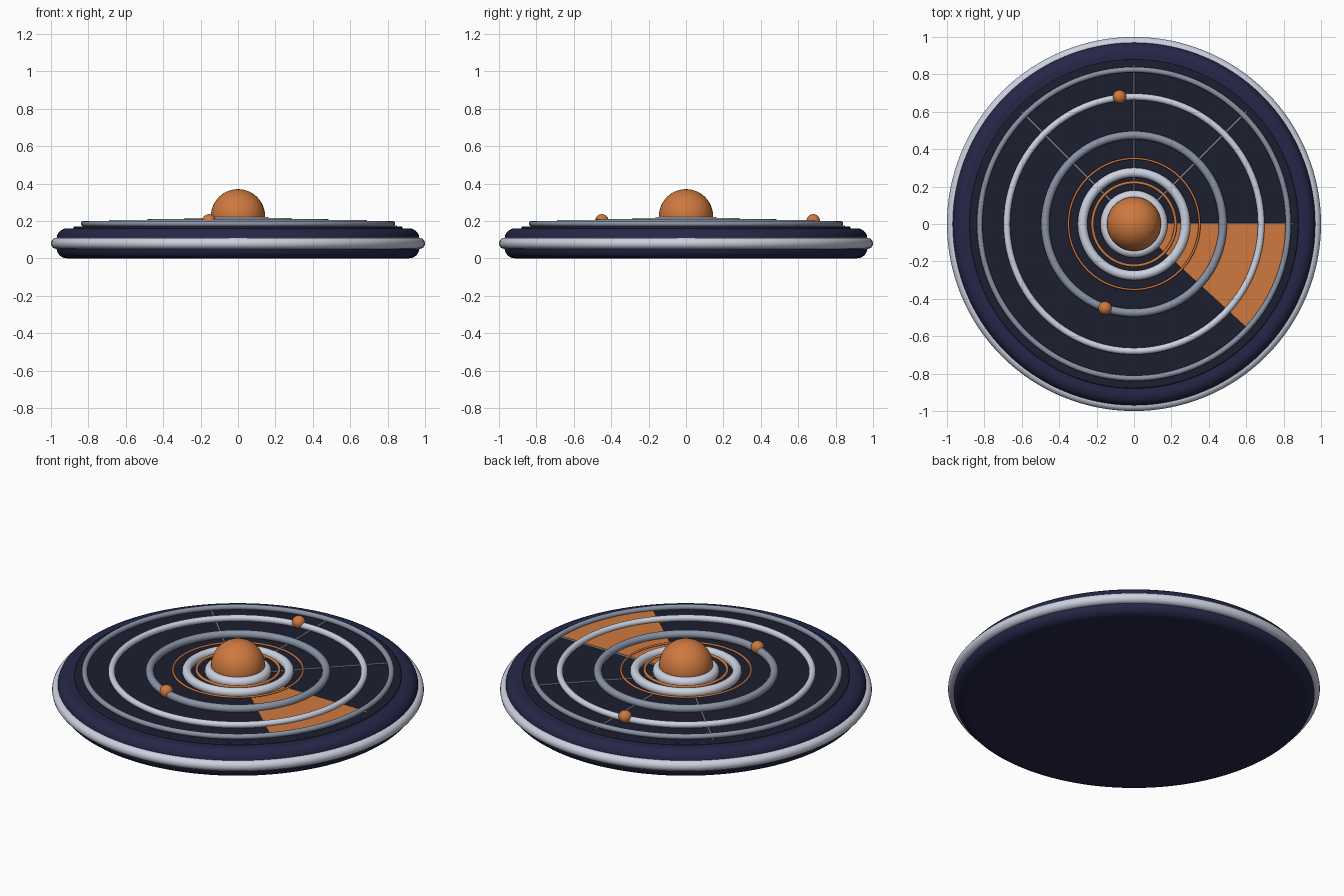
import bpy, bmesh
from math import sin, cos, pi, radians

if "Cube" in bpy.data.objects:
    bpy.data.objects.remove(bpy.data.objects["Cube"])


def material(name, rgb):
    m = bpy.data.materials.new(name)
    m.diffuse_color = (*rgb, 1)
    m.use_nodes = True
    m.node_tree.nodes["Principled BSDF"].inputs["Base Color"].default_value = m.diffuse_color
    return m


NAVY = material("navy", (0.018, 0.02, 0.065))
DARK = material("dark", (0.012, 0.013, 0.03))
SILVER = material("silver", (0.6, 0.64, 0.74))
STEEL = material("steel", (0.25, 0.29, 0.38))
ORANGE = material("orange", (0.62, 0.19, 0.05))


def finish(name, mat):
    ob = bpy.context.object
    ob.name = name
    ob.data.materials.append(mat)
    bpy.ops.object.shade_smooth_by_angle(angle=radians(40))
    return ob


def disc(name, r, z0, z1, bevel, segments, mat):
    bpy.ops.mesh.primitive_cylinder_add(vertices=128, radius=r, depth=z1 - z0,
                                        location=(0, 0, (z0 + z1) / 2))
    ob = finish(name, mat)
    mod = ob.modifiers.new("rounded_edge", 'BEVEL')
    mod.width, mod.segments = bevel, segments


def ring(name, major, minor, z, mat):
    bpy.ops.mesh.primitive_torus_add(major_radius=major, minor_radius=minor,
                                     major_segments=128, minor_segments=16, location=(0, 0, z))
    finish(name, mat)


def ball(name, r, loc, mat):
    bpy.ops.mesh.primitive_uv_sphere_add(segments=48, ring_count=24, radius=r, location=loc)
    finish(name, mat)


# Body, top panel and bumper rim
disc("base_disc", 0.97, 0, 0.16, 0.055, 6, NAVY)
disc("top_panel", 0.88, 0.12, 0.17, 0.006, 2, DARK)
ring("outer_rim", 0.97, 0.03, 0.08, SILVER)

# Concentric rings on the panel
for name, major, minor, z, mat in [
    ("orbit_ring_outer", 0.825, 0.015, 0.185, STEEL),
    ("orbit_ring_large", 0.68, 0.018, 0.187, SILVER),
    ("orbit_ring_medium", 0.475, 0.022, 0.188, STEEL),
    ("orbit_ring_small", 0.275, 0.026, 0.190, SILVER),
    ("dome_collar", 0.150, 0.030, 0.192, SILVER),
    ("glow_ring_outer", 0.350, 0.006, 0.197, ORANGE),
    ("glow_ring_inner", 0.222, 0.008, 0.200, ORANGE),
]:
    ring(name, major, minor, z, mat)

# Central dome and two small beads riding on the rings
ball("central_dome", 0.145, (0, 0, 0.225), ORANGE)
ball("bead_back", 0.036, (-0.077, 0.68, 0.2), ORANGE)
ball("bead_front", 0.036, (-0.155, -0.45, 0.2), ORANGE)

# Thin radial spokes
for i in range(4):
    a = i * pi / 4
    bpy.ops.mesh.primitive_cylinder_add(vertices=12, radius=0.005, depth=0.68,
                                        location=(0.51 * cos(a), 0.51 * sin(a), 0.171),
                                        rotation=(0, pi / 2, a))
    finish(f"spoke_{i + 1}", STEEL)

# Coloured sector lying on the panel
bm = bmesh.new()
steps, sweep = 32, radians(-42.5)
angles = [sweep * i / steps for i in range(steps + 1)]
rows = [[bm.verts.new((r * cos(a), r * sin(a), 0.166)) for a in angles] for r in (0.16, 0.815)]
faces = [bm.faces.new((rows[0][i], rows[0][i + 1], rows[1][i + 1], rows[1][i]))
         for i in range(steps)]
new = bmesh.ops.extrude_face_region(bm, geom=faces)["geom"]
bmesh.ops.translate(bm, vec=(0, 0, 0.012), verts=[g for g in new if isinstance(g, bmesh.types.BMVert)])
bmesh.ops.recalc_face_normals(bm, faces=bm.faces)
mesh = bpy.data.meshes.new("sector_panel")
bm.to_mesh(mesh)
bm.free()
mesh.materials.append(ORANGE)
bpy.context.collection.objects.link(bpy.data.objects.new("sector_panel", mesh))
